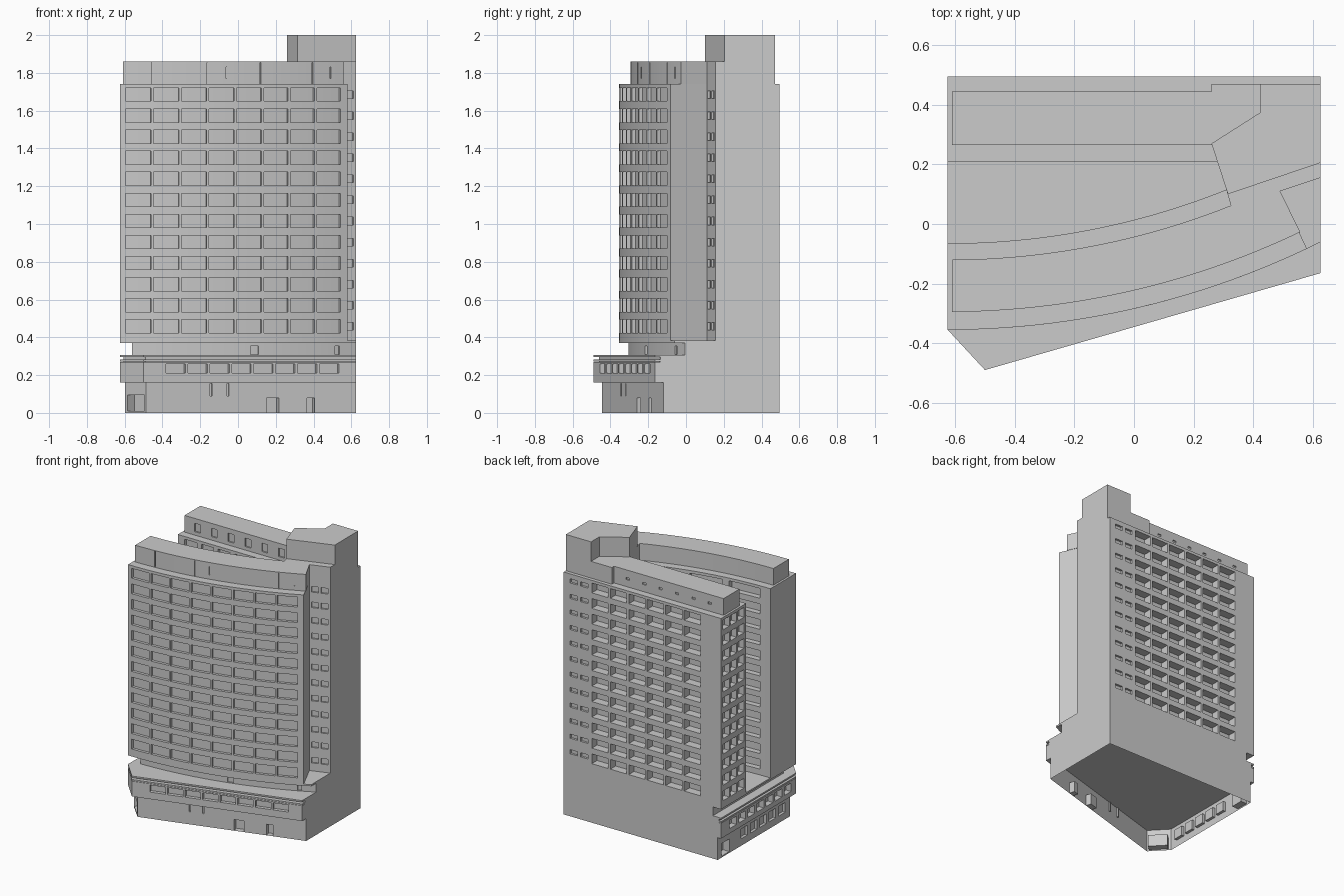
import bpy, bmesh, math
from mathutils import Vector

if "Cube" in bpy.data.objects:
    bpy.data.objects.remove(bpy.data.objects["Cube"])

GREY = (0.6, 0.6, 0.6, 1)
concrete = bpy.data.materials.new("concrete_grey")
concrete.use_nodes = True
concrete.diffuse_color = GREY
concrete.node_tree.nodes["Principled BSDF"].inputs["Base Color"].default_value = GREY
made = []


def arc(radius, x0, x1, n=24):
    """Points on the curve shared by all the bowed walls."""
    xs = [x0 + (x1 - x0) * i / n for i in range(n + 1)]
    return [(x, 2.45 - math.sqrt(radius ** 2 - (x + 0.625) ** 2)) for x in xs]


def cells(a, b, n, gap, rows, depth):
    """Grid of openings: n equal columns between fractions a and b of a wall."""
    w = (b - a) / n
    return [(a + i * w + gap / 2, a + (i + 1) * w - gap / 2, z0, z1, depth)
            for i in range(n) for z0, z1 in rows]


def wall(bm, pts, z0, z1, holes):
    """Vertical wall along a polyline, with recessed openings."""
    pts = [Vector(p) for p in pts]
    dist = [0]
    for a, b in zip(pts, pts[1:]):
        dist.append(dist[-1] + (b - a).length)
    total = dist[-1]

    def at(u):
        for i in range(len(pts) - 1):
            if u <= dist[i + 1] or i == len(pts) - 2:
                return pts[i].lerp(pts[i + 1], (u - dist[i]) / (dist[i + 1] - dist[i]))

    def point(u, z, d):
        p = at(u)
        if d:
            t = (at(min(u + 0.01, total)) - at(max(u - 0.01, 0))).normalized()
            p = p + Vector((-t.y, t.x)) * d
        return bm.verts.new((p.x, p.y, z))

    def face(*corners):
        bm.faces.new([point(*c) for c in corners])

    holes = [(a * total, b * total, c, e, d) for a, b, c, e, d in holes]
    us = sorted({round(v, 5) for v in dist} | {round(v, 5) for h in holes for v in h[:2]})
    zs = sorted({z0, z1} | {round(v, 5) for h in holes for v in h[2:4]})

    def hole_at(i, j):
        if not (0 <= i < len(us) - 1 and 0 <= j < len(zs) - 1):
            return None
        u, z = (us[i] + us[i + 1]) / 2, (zs[j] + zs[j + 1]) / 2
        return next((h for h in holes if h[0] < u < h[1] and h[2] < z < h[3]), None)

    for i in range(len(us) - 1):
        for j in range(len(zs) - 1):
            a, b, c, e = us[i], us[i + 1], zs[j], zs[j + 1]
            h = hole_at(i, j)
            d = h[4] if h else 0
            face((a, c, d), (b, c, d), (b, e, d), (a, e, d))
            if not h:
                continue
            if hole_at(i - 1, j) != h:
                face((a, c, 0), (a, c, d), (a, e, d), (a, e, 0))
            if hole_at(i + 1, j) != h:
                face((b, c, d), (b, c, 0), (b, e, 0), (b, e, d))
            if hole_at(i, j - 1) != h:
                face((a, c, 0), (b, c, 0), (b, c, d), (a, c, d))
            if hole_at(i, j + 1) != h:
                face((a, e, d), (b, e, d), (b, e, 0), (a, e, 0))


def block(name, z0, z1, runs, holes={}, bottom=True):
    """Prism whose outline is a counter-clockwise chain of runs of points."""
    bm = bmesh.new()
    for i, run in enumerate(runs):
        wall(bm, run + [runs[(i + 1) % len(runs)][0]], z0, z1, holes.get(i, []))
    outline = [p for run in runs for p in run]
    bm.faces.new([bm.verts.new((x, y, z1)) for x, y in outline])
    if bottom:
        bm.faces.new([bm.verts.new((x, y, z0)) for x, y in reversed(outline)])
    bmesh.ops.remove_doubles(bm, verts=bm.verts, dist=1e-5)
    mesh = bpy.data.meshes.new(name)
    bm.to_mesh(mesh)
    bm.free()
    mesh.materials.append(concrete)
    ob = bpy.data.objects.new(name, mesh)
    bpy.context.collection.objects.link(ob)
    made.append(ob)


def corners(*pts):
    return [[p] for p in pts]


def podium(inset):
    """Street level outline: right, back, left, chamfer, front."""
    s = inset
    return corners((0.625, -0.165 + s), (0.625, 0.495), (-0.625 + s * 0.6, 0.495),
                   (-0.625 + s * 0.6, -0.355 + s * 0.6), (-0.5 + s * 0.3, -0.49 + s))


floors = [(1.65 - i * 0.1115, 1.72 - i * 0.1115) for i in range(12)]

# Ground floor, open underneath, with doors and high windows
block("ground_floor", 0, 0.16, podium(0.045), {
    2: [(0.05, 0.16, 0.01, 0.1, 0.05)] + cells(0.3, 0.95, 5, 0.04, [(0.05, 0.12)], 0.02),
    3: [(0.12, 0.92, 0.01, 0.095, 0.05)],
    4: [(0.573, 0.632, 0, 0.08, 0.04), (0.766, 0.803, 0, 0.08, 0.04)]
       + cells(0.27, 0.43, 2, 0.07, [(0.09, 0.155)], 0.01),
}, bottom=False)

# First floor band with ribbon windows
block("first_floor_band", 0.16, 0.27, podium(0), {
    2: cells(0.1, 0.95, 7, 0.03, [(0.195, 0.255)], 0.04),
    4: cells(0.1, 0.925, 8, 0.012, [(0.21, 0.26)], 0.025),
})

# Stacked terrace slabs with a shadow gap
block("terrace_gap", 0.27, 0.297, podium(0.03))
block("terrace_lower_slab", 0.272, 0.282, podium(0))
block("terrace_upper_slab", 0.296, 0.307, podium(0))

# Recessed storey under the towers
attic = arc(2.755, -0.56, 0.625)
block("recessed_storey", 0.307, 0.37,
      [attic[:-1]] + corners(attic[-1], (0.625, 0.495), (-0.56, 0.495)),
      {0: [(0.515, 0.55, 0.31, 0.355, 0.01), (0.9, 0.92, 0.31, 0.355, 0.01)]})

# Floor slab carrying the towers and the court between them
deck = arc(2.805, -0.625, 0.625)
block("tower_deck", 0.37, 0.382,
      [deck[:-1]] + corners(deck[-1], (0.625, 0.495), (-0.625, 0.495)))

# Two towers joined by the core: bowed front wing, straight back wing
front = arc(2.805, -0.625, 0.58)
court = arc(2.515, 0.315, -0.625)
back_openings = cells(0.172, 0.876, 6, 0.014, floors, 0.06)
back_openings += cells(0.03, 0.165, 2, 0.02,
                       [(a + 0.025, b - 0.015) for a, b in floors], 0.015)
end_openings = cells(0.06, 0.94, 3, 0.05, floors, 0.04)
block("towers", 0.382, 1.74,
      [front[:-1]] + corners(front[-1], (0.49, 0.11), (0.625, 0.155), (0.625, 0.495),
                             (-0.625, 0.495), (-0.625, 0.21), (0.28, 0.21))
      + [court[:-1]] + corners(court[-1]), {
          0: cells(0.018, 0.972, 8, 0.011, floors, 0.02),
          2: cells(0.05, 0.95, 2, 0.12, [(a + 0.015, b - 0.015) for a, b in floors], 0.012),
          4: back_openings,
          5: end_openings,
          6: cells(0.04, 0.92, 6, 0.04, floors, 0.02),
          8: end_openings,
      })

# Roof storeys
roof_front = arc(2.745, -0.61, 0.558)
roof_court = arc(2.57, 0.325, -0.61)
joints = [(u, u + 0.004, 1.742, 1.855, 0.008) for u in (0.125, 0.37, 0.61, 0.85)]
slits = [(u, u + 0.006, 1.77, 1.83, 0.008) for u in (0.455, 0.935)]
block("front_roof_storey", 1.74, 1.86,
      [roof_front[:-1]] + corners(roof_front[-1], (0.49, 0.11), (0.625, 0.155),
                                  (0.625, 0.21), (0.3, 0.15))
      + [roof_court[:-1]] + corners(roof_court[-1]), {0: joints + slits})
block("back_roof_storey", 1.74, 1.86,
      corners((-0.61, 0.265), (0.262, 0.265), (0.5, 0.3), (0.5, 0.47), (0.26, 0.47),
              (0.26, 0.445), (-0.61, 0.445)),
      {0: cells(0.04, 0.96, 6, 0.1, [(1.765, 1.825)], 0.01),
       5: cells(0.05, 0.95, 6, 0.12, [(1.79, 1.805)], 0.008)})

# Lift and stair core rising above the roofs
block("core_top", 1.74, 2.0,
      corners((0.315, 0.1), (0.625, 0.205), (0.625, 0.47), (0.425, 0.47),
              (0.425, 0.375), (0.26, 0.27)))

# Smooth the bowed walls, keep all corners sharp
bpy.ops.object.select_all(action="DESELECT")
for ob in made:
    ob.select_set(True)
bpy.context.view_layer.objects.active = made[0]
bpy.ops.object.shade_smooth_by_angle(angle=math.radians(10))
